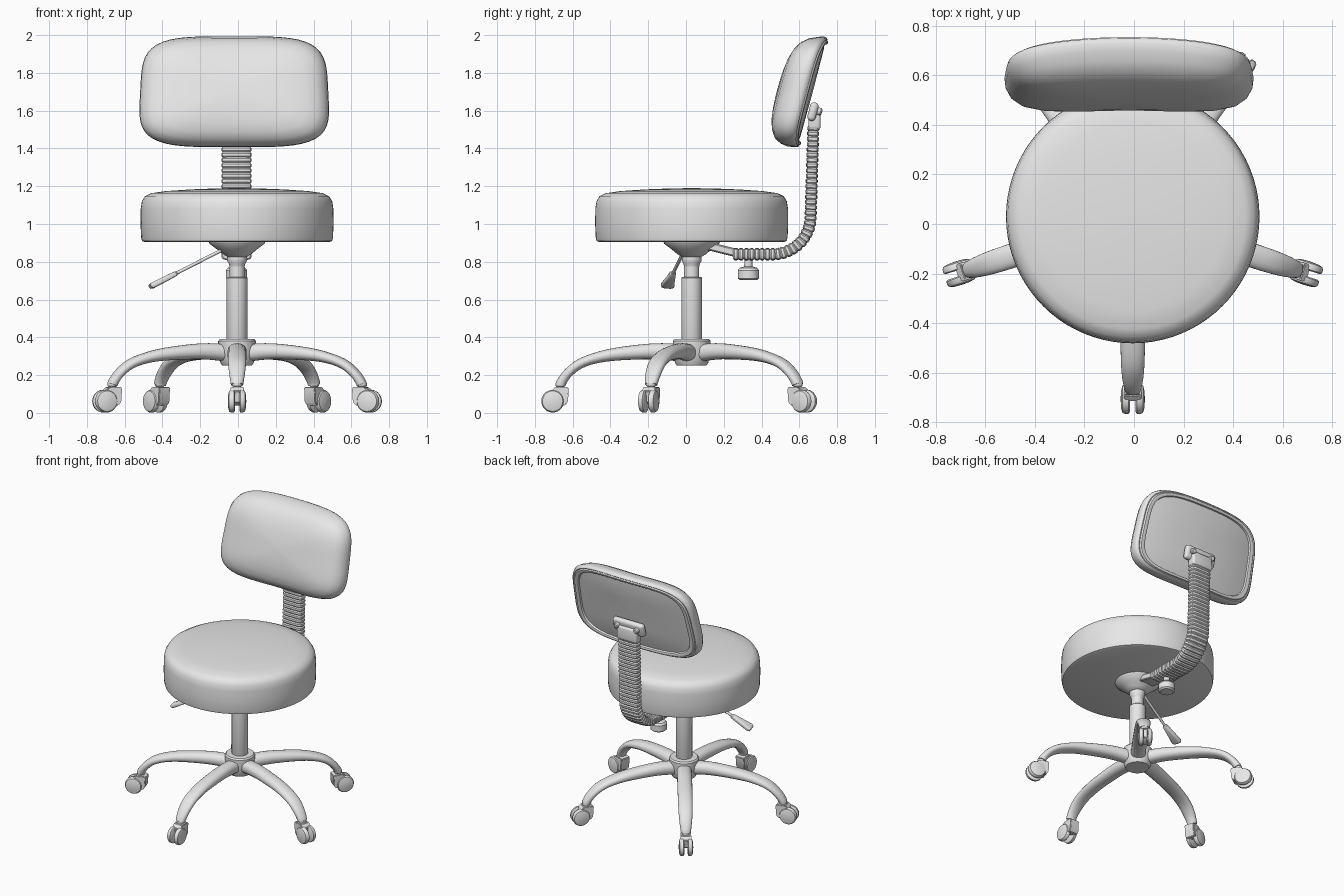
import bpy, bmesh, math
from mathutils import Vector, Matrix

if "Cube" in bpy.data.objects:
    bpy.data.objects.remove(bpy.data.objects["Cube"], do_unlink=True)

grey = bpy.data.materials.new("plain grey")
grey.use_nodes = True
grey.diffuse_color = (0.8, 0.8, 0.8, 1)
grey.node_tree.nodes["Principled BSDF"].inputs["Base Color"].default_value = (0.8, 0.8, 0.8, 1)

X, Z = Vector((1, 0, 0)), Vector((0, 0, 1))
CENTRE = Vector((-0.005, 0.03, 0))


def finish(name, bm, angle=35):
    bmesh.ops.recalc_face_normals(bm, faces=bm.faces)
    mesh = bpy.data.meshes.new(name)
    bm.to_mesh(mesh)
    bm.free()
    mesh.materials.append(grey)
    ob = bpy.data.objects.new(name, mesh)
    bpy.context.collection.objects.link(ob)
    bpy.ops.object.select_all(action='DESELECT')
    ob.select_set(True)
    bpy.context.view_layer.objects.active = ob
    bpy.ops.object.shade_smooth_by_angle(angle=math.radians(angle))
    return ob


def loft(name, sections, side=X, axis=None, power=2, n=24, deform=None, angle=35):
    """Skin superellipse sections given as (centre, half width, half thickness)."""
    bm = bmesh.new()
    rings = []
    for i, (p, a, b) in enumerate(sections):
        before, after = sections[max(i - 1, 0)][0], sections[min(i + 1, len(sections) - 1)][0]
        t = (axis or (after - before)).normalized()
        s = (side - t * side.dot(t)).normalized()
        u = t.cross(s)
        ring = []
        for k in range(n):
            c, d = math.cos(math.tau * k / n), math.sin(math.tau * k / n)
            r = (abs(c) ** power + abs(d) ** power) ** (-1 / power)
            co = p + s * (a * r * c) + u * (b * r * d)
            ring.append(bm.verts.new(deform(co) if deform else co))
        rings.append(ring)
    for r0, r1 in zip(rings, rings[1:]):
        for k in range(n):
            bm.faces.new((r0[k], r0[(k + 1) % n], r1[(k + 1) % n], r1[k]))
    bm.faces.new(rings[0])
    bm.faces.new(rings[-1])
    return finish(name, bm, angle)


def lathe(name, profile, at=CENTRE, n=32, axis=Z, side=X, angle=35):
    return loft(name, [(at + axis * z, r, r) for r, z in profile], side, axis, n=n, angle=angle)


def spline(points, steps):
    """Smooth curve through tuples of any length."""
    pts = [Vector(p) for p in points]
    out = []
    for i in range(len(pts) - 1):
        p0, p1, p2, p3 = pts[max(i - 1, 0)], pts[i], pts[i + 1], pts[min(i + 2, len(pts) - 1)]
        for k in range(steps):
            t = k / steps
            out.append(0.5 * (2 * p1 + (p2 - p0) * t + (2 * p0 - 5 * p1 + 4 * p2 - p3) * t ** 2
                              + (3 * p1 - p0 - 3 * p2 + p3) * t ** 3))
    return out + [pts[-1]]


def block(name, centre, size, bevel, tilt=0.0):
    bm = bmesh.new()
    bmesh.ops.create_cube(bm, size=1, matrix=Matrix.Diagonal((*size, 1)))
    bmesh.ops.bevel(bm, geom=bm.edges[:], offset=bevel, segments=3, profile=0.5, affect='EDGES')
    bm.transform(Matrix.Translation(centre) @ Matrix.Rotation(tilt, 4, 'X'))
    return finish(name, bm)


# Seat cushion
lathe("seat_cushion", [(0.02, 0.905), (0.49, 0.905), (0.503, 0.91), (0.508, 0.93), (0.511, 1.0),
                       (0.51, 1.08), (0.504, 1.12), (0.488, 1.147), (0.455, 1.163), (0.38, 1.174),
                       (0.25, 1.183), (0.12, 1.188), (0.005, 1.19)], n=80)

# Column and tilt mechanism
lathe("mechanism_bowl", [(0.15, 0.906), (0.145, 0.895), (0.105, 0.865), (0.075, 0.84), (0.05, 0.825)])
lathe("column_collar", [(0.045, 0.84), (0.052, 0.83), (0.052, 0.805), (0.044, 0.79), (0.04, 0.775)])
lathe("column_piston", [(0.04, 0.8), (0.04, 0.7)])
lathe("column_tube", [(0.05, 0.3), (0.055, 0.31), (0.055, 0.715), (0.05, 0.72), (0.035, 0.72)])
lathe("base_hub", [(0.04, 0.25), (0.078, 0.25), (0.088, 0.265), (0.1, 0.32), (0.1, 0.38),
                   (0.092, 0.39), (0.05, 0.392)])

# Star base leg with its twin wheel caster, built along +x then repeated five times
path = [(0.06, 0.318, 0.05, 0.046), (0.2, 0.326, 0.05, 0.042), (0.4, 0.311, 0.05, 0.034),
        (0.52, 0.287, 0.049, 0.028), (0.6, 0.255, 0.047, 0.026), (0.655, 0.21, 0.042, 0.025),
        (0.685, 0.17, 0.036, 0.026), (0.694, 0.15, 0.033, 0.027)]
Y = Vector((0, 1, 0))
parts = [loft("leg", [(Vector((r, 0, z)), w, h) for r, z, w, h in spline(path, 4)],
              side=Y, power=2.3, n=20)]
parts.append(lathe("caster_stem", [(0.02, 0.12), (0.02, 0.14), (0.026, 0.142), (0.026, 0.158)],
                   Vector((0.695, 0, 0)), 16))

# Caster hood: an extruded side profile
bm = bmesh.new()
hood = [(0.65, 0.132), (0.66, 0.138), (0.72, 0.138), (0.745, 0.115), (0.735, 0.06),
        (0.70, 0.04), (0.67, 0.04), (0.655, 0.06)]
face = bm.faces.new([bm.verts.new((r, -0.036, z)) for r, z in hood])
new = bmesh.ops.extrude_face_region(bm, geom=[face])["geom"]
bmesh.ops.translate(bm, vec=(0, 0.072, 0), verts=[v for v in new if isinstance(v, bmesh.types.BMVert)])
bmesh.ops.bevel(bm, geom=bm.edges[:], offset=0.004, segments=2, affect='EDGES')
parts.append(finish("caster_hood", bm))
for sign, label in ((-1, "right"), (1, "left")):
    parts.append(lathe("caster_wheel_" + label,
                       [(0.052, 0.012), (0.06, 0.017), (0.06, 0.032), (0.054, 0.042), (0.035, 0.047), (0.002, 0.049)],
                       Vector((0.736, 0, 0.062)), 28, Y * sign))

for i in range(5):
    spin = Matrix.Translation(CENTRE) @ Matrix.Rotation(math.radians(-90 + 72 * i), 4, 'Z')
    for part in parts:
        ob = part if i == 4 else part.copy()
        if i < 4:
            bpy.context.collection.objects.link(ob)
        ob.matrix_world = spin

# Height lever with a flat flared grip
start, mid, end = Vector((-0.06, 0.0, 0.875)), Vector((-0.33, -0.07, 0.737)), Vector((-0.465, -0.1, 0.668))
loft("lever_rod", [(start, 0.009, 0.009), (mid, 0.009, 0.009)], side=Y, n=12)
loft("lever_grip", [(mid.lerp(end, t), w, h) for t, w, h in
                    ((-0.05, 0.01, 0.009), (0, 0.017, 0.013), (0.4, 0.024, 0.015),
                     (0.9, 0.036, 0.016), (1, 0.03, 0.011))], side=Y, power=4, n=24)

# Support arm: mounting plate, then a ribbed sleeve that bends upward
loft("arm_plate", [(Vector((-0.008, 0.08, 0.893)), 0.06, 0.022), (Vector((-0.008, 0.3, 0.838)), 0.06, 0.022)],
     power=8, n=32)
ribs, samples = 36, 4
corner, radius = Vector((-0.008, 0.46, 1.04)), 0.2
flat, bend, rise = 0.21, radius * math.pi / 2, 0.48
sections = []
for i in range(ribs * samples + 1):
    d = (flat + bend + rise) * i / (ribs * samples)
    if d < flat:
        p = corner + Vector((0, d - flat, -radius))
    elif d < flat + bend:
        a = (d - flat) / radius
        p = corner + Vector((0, math.sin(a), -math.cos(a))) * radius
    else:
        up = d - flat - bend
        p = corner + Vector((0, radius + 0.03 * up, up))
    swell = 0.0 if i % samples == 0 else 0.006
    sections.append((p, 0.073 + swell, 0.026 + swell))
loft("arm_sleeve", sections, power=5, n=28, angle=25)

# Adjustment knob under the arm
lathe("arm_knob", [(0.045, 0.703), (0.056, 0.712), (0.056, 0.755), (0.046, 0.768), (0.022, 0.775), (0.02, 0.83)],
      Vector((-0.008, 0.33, 0)), 24)

# Backrest: a domed cushion with a recessed, piped rear panel
LEAN = math.radians(15)
front = Vector((0, -math.cos(LEAN), math.sin(LEAN)))
upward = Vector((0, math.sin(LEAN), math.cos(LEAN)))
back_origin = Vector((-0.02, 0.68, 1.693))


def shape_back(co):
    # Narrow the top slightly and wrap the sides forward
    u = co.x - back_origin.x
    v = (co - back_origin).dot(upward)
    return Vector((back_origin.x + u * (1 - 0.1 * v), co.y - 0.16 * u * u, co.z))


layers = [(0.01, 0.01), (0.4, 0.011), (0.8, 0.012), (0.855, 0.016), (0.87, 0.016), (0.88, 0.004),
          (0.9, 0), (0.935, 0), (0.95, 0.008), (0.965, 0.006), (0.99, 0.014), (1, 0.03), (0.992, 0.06),
          (0.955, 0.098), (0.88, 0.132), (0.76, 0.157), (0.6, 0.175), (0.4, 0.187), (0.2, 0.193), (0.01, 0.195)]
loft("backrest_cushion",
     [(back_origin + front * d - upward * (0.15 * d if d > 0.03 else 0), 0.498 * s, 0.303 * s) for s, d in layers],
     axis=front, power=4.2, n=88, deform=shape_back, angle=40)

# Bracket joining arm to backrest, with two screw heads
block("arm_socket", (-0.008, 0.68, 1.55), (0.165, 0.065, 0.1), 0.015)
block("backrest_bracket", (-0.008, 0.672, 1.595), (0.25, 0.045, 0.1), 0.02, -LEAN)
for sign in (-1, 1):
    lathe("bracket_screw", [(0.02, 0), (0.02, 0.03), (0.014, 0.037), (0.002, 0.039)],
          Vector((-0.008 + 0.08 * sign, 0.683, 1.602)), 16, -front)
